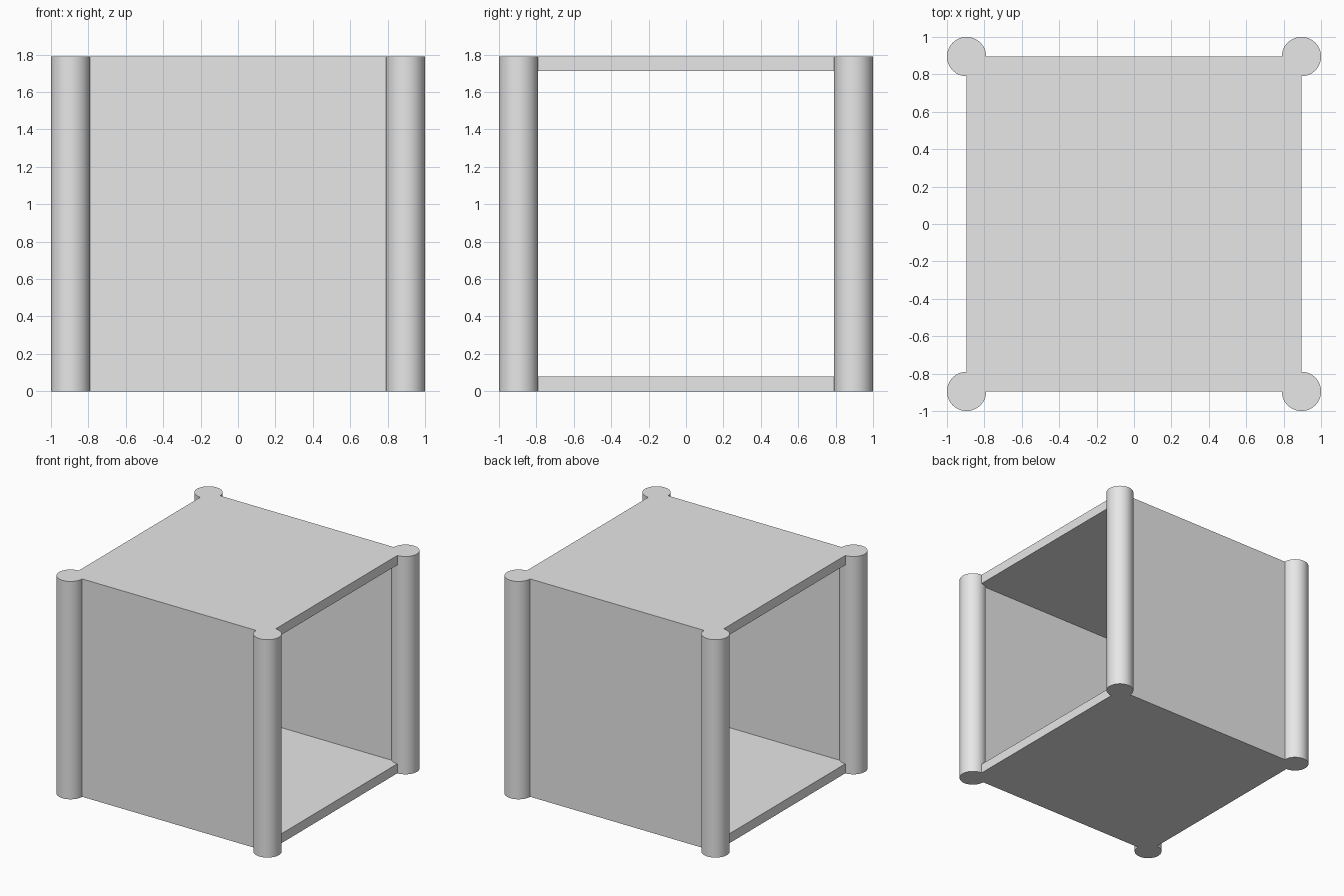
import bpy
import math

cube = bpy.data.objects.get("Cube")
if cube:
    bpy.data.objects.remove(cube, do_unlink=True)

HEIGHT = 1.79
HALF = 0.895      # panel half width and post centre
RADIUS = 0.105
THICK = 0.078

grey = bpy.data.materials.new("light_grey")
grey.use_nodes = True
colour = (0.8, 0.8, 0.8, 1)
grey.diffuse_color = colour
grey.node_tree.nodes["Principled BSDF"].inputs["Base Color"].default_value = colour


def finish(name):
    obj = bpy.context.object
    obj.name = name
    obj.data.materials.append(grey)
    return obj


def panel(name, centre, size):
    bpy.ops.mesh.primitive_cube_add(size=1, location=centre)
    obj = finish(name)
    obj.scale = size
    bpy.ops.object.transform_apply(location=False, rotation=False, scale=True)


# Floor and roof slabs
panel("floor", (0, 0, THICK / 2), (2 * HALF, 2 * HALF, THICK))
panel("roof", (0, 0, HEIGHT - THICK / 2), (2 * HALF, 2 * HALF, THICK))

# Front and back walls between the slabs; the sides stay open
for name, side in (("front", -1), ("back", 1)):
    panel(name + "_wall", (0, side * (HALF - THICK / 2), HEIGHT / 2),
          (2 * HALF, THICK, HEIGHT - 2 * THICK))

# Round corner posts
for x_name, x in (("left", 1), ("right", -1)):
    for y_name, y in (("front", -1), ("back", 1)):
        bpy.ops.mesh.primitive_cylinder_add(
            vertices=64, radius=RADIUS, depth=HEIGHT,
            location=(x * HALF, y * HALF, HEIGHT / 2))
        finish(f"{y_name}_{x_name}_post")
        bpy.ops.object.shade_smooth_by_angle(angle=math.radians(30))
